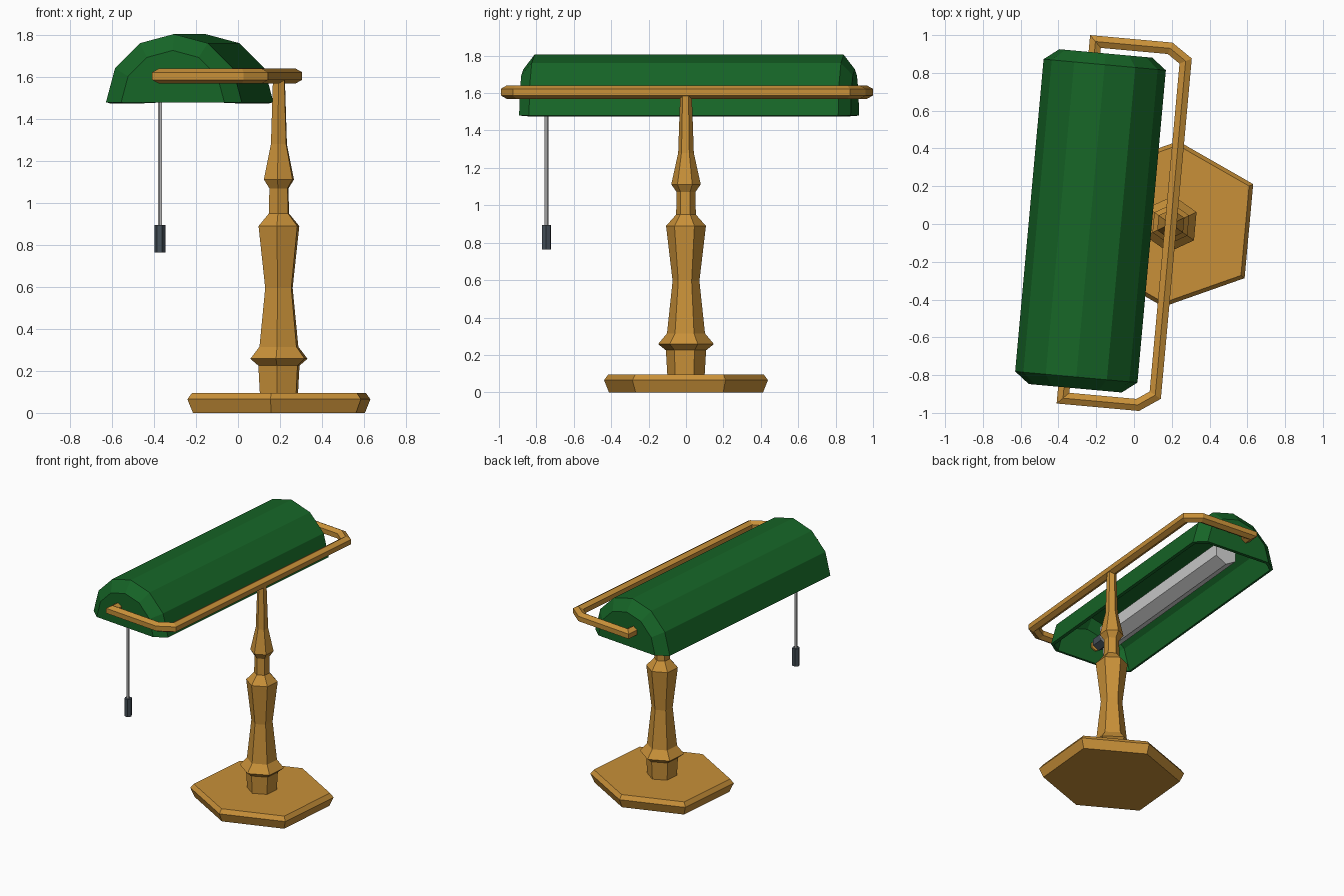
import bpy, bmesh
from math import sin, cos, pi, radians
from mathutils import Matrix, Vector

if "Cube" in bpy.data.objects:
    bpy.data.objects.remove(bpy.data.objects["Cube"])

# whole lamp is turned slightly about the column
PLACE = Matrix.Translation((0.195, 0, 0)) @ Matrix.Rotation(radians(-5.2), 4, 'Z')
MID = -0.022          # centre of shade and rail along the lamp's length
ARM_X = -0.485        # line where the rail arms meet the shade


def material(name, rgb):
    m = bpy.data.materials.new(name)
    m.diffuse_color = (*rgb, 1)
    m.use_nodes = True
    m.node_tree.nodes["Principled BSDF"].inputs["Base Color"].default_value = m.diffuse_color
    return m


brass = material("brass", (0.58, 0.28, 0.04))
green = material("green_glass", (0.008, 0.13, 0.02))
slate = material("slate", (0.06, 0.08, 0.1))


def loft(name, rings, mat=None, closed=True):
    """Skin a list of rings and cap both ends."""
    bm = bmesh.new()
    rows = [[bm.verts.new(p) for p in ring] for ring in rings]
    n = len(rows[0])
    for a, b in zip(rows, rows[1:]):
        for i in range(n if closed else n - 1):
            j = (i + 1) % n
            bm.faces.new((a[i], a[j], b[j], b[i]))
    bm.faces.new(rows[0][::-1])
    bm.faces.new(rows[-1])
    bmesh.ops.recalc_face_normals(bm, faces=bm.faces)
    me = bpy.data.meshes.new(name)
    bm.to_mesh(me)
    bm.free()
    ob = bpy.data.objects.new(name, me)
    ob.matrix_world = PLACE
    bpy.context.collection.objects.link(ob)
    if mat:
        me.materials.append(mat)
    return ob


def lathe(name, profile, mat=None, x=0, y=0, turn=pi / 6):
    """Six-sided vertical turning from (radius, z) pairs."""
    return loft(name, [[(x + r * cos(turn + k * pi / 3), y + r * sin(turn + k * pi / 3), z)
                        for k in range(6)] for r, z in profile], mat)


def rod(name, path, z, r, mat=None):
    """Six-sided bar with mitred corners along a flat path."""
    pts = [Vector(p) for p in path]
    rings = []
    for i, p in enumerate(pts):
        d0 = (p - pts[i - 1]).normalized() if i else None
        d1 = (pts[i + 1] - p).normalized() if i + 1 < len(pts) else None
        d0, d1 = d0 or d1, d1 or d0
        t = (d0 + d1).normalized()
        n = Vector((-t.y, t.x)) / t.dot(d0)
        rings.append([(*(p + n * r * sin(k * pi / 3)), z + r * cos(k * pi / 3)) for k in range(6)])
    return loft(name, rings, mat)


# six-sided base with chamfered top edge
hexagon = [(0.415, 0.25), (0, 0.44), (-0.415, 0.25), (-0.415, -0.25), (0, -0.44), (0.415, -0.25)]
loft("base", [[(x * s, y * s, z) for x, y in hexagon]
              for s, z in ((0.94, 0), (1, 0.065), (0.95, 0.095))], brass)

# turned column
lathe("column", [(0.1, 0.09), (0.108, 0.225), (0.15, 0.258), (0.102, 0.315), (0.072, 0.595),
                 (0.107, 0.89), (0.053, 0.95), (0.05, 1.07), (0.079, 1.112),
                 (0.042, 1.28), (0.031, 1.6)], brass)

# rail around the back and both ends of the shade
half = [(ARM_X, 0.86), (ARM_X, 0.948), (-0.088, 0.948), (0, 0.888)]
path = [(x, MID + y) for x, y in half] + [(x, MID - y) for x, y in reversed(half)]
rod("rail", path, 1.605, 0.036, brass)

# half-round shade, open below, with bevelled ends
shade = loft("shade", [[(-0.425 + r * cos(k * pi / 6), MID + y, 1.48 + r * sin(k * pi / 6))
                        for k in range(7)]
                       for y, r in ((-0.89, 0.247), (-0.83, 0.325), (0.83, 0.325), (0.89, 0.247))],
             green, closed=False)
wall = shade.modifiers.new("wall", 'SOLIDIFY')
wall.thickness = 0.02
wall.offset = -1
wall.use_even_offset = True

# tube bulb and its socket
bulb_x = ARM_X + 0.015
rod("bulb", [(bulb_x, -0.7), (bulb_x, 0.66)], 1.59, 0.09)
rod("socket", [(bulb_x, -0.83), (bulb_x, -0.69)], 1.59, 0.05, slate)

# pull chain and weight
lathe("pull_chain", [(0.011, 0.88), (0.011, 1.58)], None, -0.497, -0.795)
lathe("pull_weight", [(0.026, 0.765), (0.026, 0.895)], slate, -0.497, -0.795, 0)
